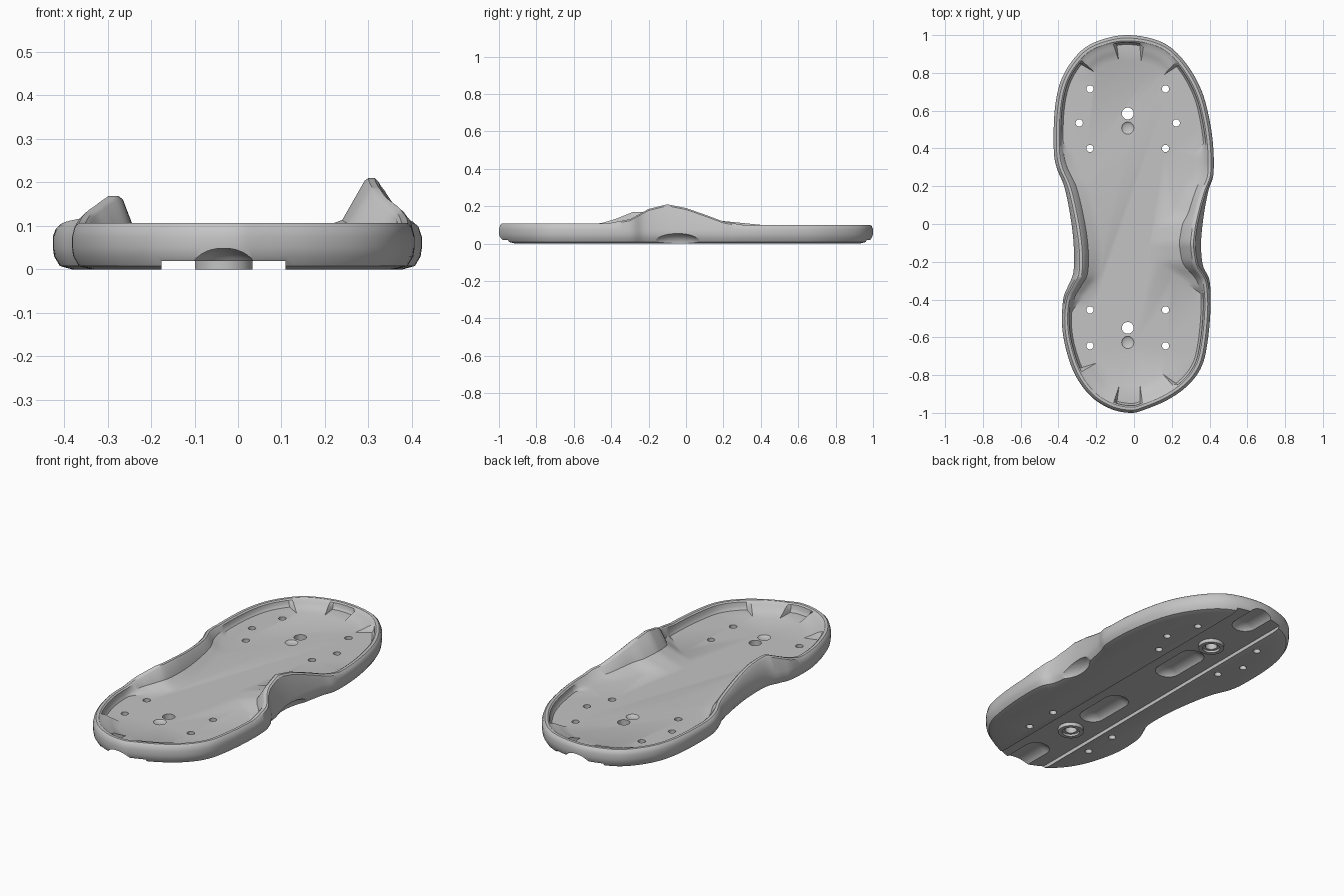
import bpy, bmesh, math
from mathutils import Vector, Matrix

old = bpy.data.objects.get("Cube")
if old:
    bpy.data.objects.remove(old, do_unlink=True)

grey = bpy.data.materials.new("plain grey")
grey.use_nodes = True
colour = (0.55, 0.55, 0.55, 1)
grey.diffuse_color = colour
grey.node_tree.nodes["Principled BSDF"].inputs["Base Color"].default_value = colour

FLOOR = 0.062
MID = -0.033  # centre line of the bolts and the channel

# Outline seen from above, heel first, going round by the left side
OUTLINE = [
    (-.03, 1), (.1, .98), (.2, .93), (.29, .83), (.36, .7), (.4, .55), (.42, .4),
    (.42, .26), (.395, .18), (.37, .05), (.355, -.1), (.365, -.22), (.4, -.3),
    (.405, -.45), (.39, -.62), (.36, -.75), (.29, -.85), (.18, -.93), (.05, -.985),
    (-.02, -1), (-.12, -.98), (-.22, -.92), (-.3, -.82), (-.35, -.7), (-.38, -.55),
    (-.375, -.4), (-.35, -.33), (-.32, -.25), (-.32, -.1), (-.34, .06), (-.37, .2),
    (-.41, .3), (-.425, .4), (-.42, .6), (-.39, .75), (-.33, .86), (-.25, .94), (-.14, .985)]

# Rim height and width of the inner ramp along y, for each side
HEIGHT = {
    1: [(-.42, .107), (-.3, .13), (-.2, .185), (-.1, .21), (0, .19), (.1, .155), (.2, .118), (.3, .1)],
    -1: [(-.46, .107), (-.38, .13), (-.28, .17), (-.15, .163), (.1, .13), (.4, .1)]}
RAMP = {
    1: [(-.37, .05), (-.32, .12), (-.25, .19), (-.2, .25), (-.1, .27), (0, .25), (.06, .17),
        (.2, .14), (.37, .11), (.42, .05)],
    -1: [(-.46, .05), (-.4, .1), (-.3, .14), (-.15, .15), (0, .145), (.2, .13), (.38, .09), (.43, .05)]}


def lookup(table, y):
    if y <= table[0][0]:
        return table[0][1]
    for (a, u), (b, v) in zip(table, table[1:]):
        if y <= b:
            return u + (v - u) * (y - a) / (b - a)
    return table[-1][1]


def smooth_loop(points, steps):
    """Closed curve through the points."""
    pts = [Vector(p) for p in points]
    n, out = len(pts), []
    for i in range(n):
        a, b, c, d = (pts[(i + k) % n] for k in (-1, 0, 1, 2))
        for s in range(steps):
            t = s / steps
            out.append(b + (c - a) * t / 2 + (2 * a - 5 * b + 4 * c - d) * t ** 2 / 2
                       + (3 * b - a - 3 * c + d) * t ** 3 / 2)
    return out


def section(p):
    """Wall profile at an outline point: inward offset and height."""
    side = 1 if p.x > MID else -1
    h = lookup(HEIGHT[side], p.y)
    w = lookup(RAMP[side], p.y)
    lean = 0.006 + 0.25 * max(0, h - 0.107)
    mid = 0.35
    # Corner pads at heel and toe
    if abs(p.y) > 0.78 and 0.075 < abs(p.x - MID) < 0.285:
        w, mid = 0.13, 0.75
    inner = lean + 0.032
    return [(.045, 0), (.016, .008), (.003, .03), (0, .05), (0, .075), (lean, h - .008),
            (lean + .009, h), (inner - .008, h), (inner, h - .006),
            (inner + (w - inner) * .25, FLOOR + (h - FLOOR) * mid),
            (inner + (w - inner) * .6, FLOOR + (h - FLOOR) * mid * .5), (w, FLOOR)]


def make(name, bm):
    bmesh.ops.recalc_face_normals(bm, faces=bm.faces[:])
    mesh = bpy.data.meshes.new(name)
    bm.to_mesh(mesh)
    bm.free()
    mesh.materials.append(grey)
    obj = bpy.data.objects.new(name, mesh)
    bpy.context.collection.objects.link(obj)
    return obj


def cylinder(bm, x, y, z0, z1, r, sides=32):
    bmesh.ops.create_cone(bm, cap_ends=True, segments=sides, radius1=r, radius2=r,
                          depth=z1 - z0, matrix=Matrix.Translation((x, y, (z0 + z1) / 2)))


def blob(bm, centre, radii, stretch=0):
    """Ellipsoid, optionally stretched along y into a capsule."""
    m = Matrix.Translation(centre) @ Matrix.Diagonal((*radii, 1))
    verts = bmesh.ops.create_uvsphere(bm, u_segments=32, v_segments=16, radius=1, matrix=m)["verts"]
    for v in verts:
        v.co.y += math.copysign(stretch, v.co.y - centre[1] + 1e-4)


# Sole with rim, side supports and ramps
bm = bmesh.new()
columns = []
for p in smooth_loop(OUTLINE, 6):
    inward = (Vector((0, max(-.62, min(.62, p.y)))) - p).normalized()
    columns.append([bm.verts.new((*(p + inward * off), z)) for off, z in section(p)])
for a, b in zip(columns, columns[1:] + columns[:1]):
    for k in range(len(a) - 1):
        bm.faces.new((a[k], b[k], b[k + 1], a[k + 1]))
bm.faces.new([c[0] for c in columns])
bm.faces.new([c[-1] for c in columns])
sole = make("sole", bm)

# Bosses round the two main bolts
BOLTS = (.585, -.55)
bm = bmesh.new()
for y in BOLTS:
    cylinder(bm, MID, y, 0, .024, .066, 48)
bosses = make("bolt_bosses", bm)

# Lengthwise channel underneath
bm = bmesh.new()
bmesh.ops.create_cube(bm, matrix=Matrix.Translation((MID, 0, -.015)) @ Matrix.Diagonal((.285, 3, .07, 1)))
channel = make("channel_cutter", bm)

# Rounded pockets in the channel and counterbores in the bosses
bm = bmesh.new()
for y in (-.92, -.28, .33, .95):
    blob(bm, (MID, y, 0), (.075, .075, .049), .09)
for y in BOLTS:
    cylinder(bm, MID, y, -.02, .012, .045)
pockets = make("pocket_cutter", bm)

# Bolt holes
bm = bmesh.new()
for y in BOLTS:
    cylinder(bm, MID, y, -.1, .3, .031)
for dx, y in ((.2, .715), (.257, .535), (.2, .4), (.2, -.455), (.2, -.645)):
    for s in (-1, 1):
        cylinder(bm, MID + s * dx, y, -.1, .3, .019, 24)
holes = make("hole_cutter", bm)

# Dimples beside the bolts and the hollow under the left arch
bm = bmesh.new()
for y in BOLTS:
    blob(bm, (MID, y - .077, FLOOR + .004), (.034, .034, .013))
blob(bm, (.4, -.055, 0), (.085, .145, .062))
hollows = make("hollow_cutter", bm)


def cut(obj, cutters):
    bpy.context.view_layer.objects.active = obj
    for c in cutters:
        mod = obj.modifiers.new(c.name, "BOOLEAN")
        mod.operation, mod.solver, mod.object = "DIFFERENCE", "EXACT", c
        bpy.ops.object.modifier_apply(modifier=mod.name)


bpy.ops.object.select_all(action="DESELECT")
cut(sole, (channel, pockets, holes, hollows))
cut(bosses, (pockets, holes))
for c in (channel, pockets, holes, hollows):
    bpy.data.objects.remove(c, do_unlink=True)

for obj in (sole, bosses):
    obj.select_set(True)
bpy.context.view_layer.objects.active = sole
bpy.ops.object.shade_smooth_by_angle(angle=math.radians(35))
